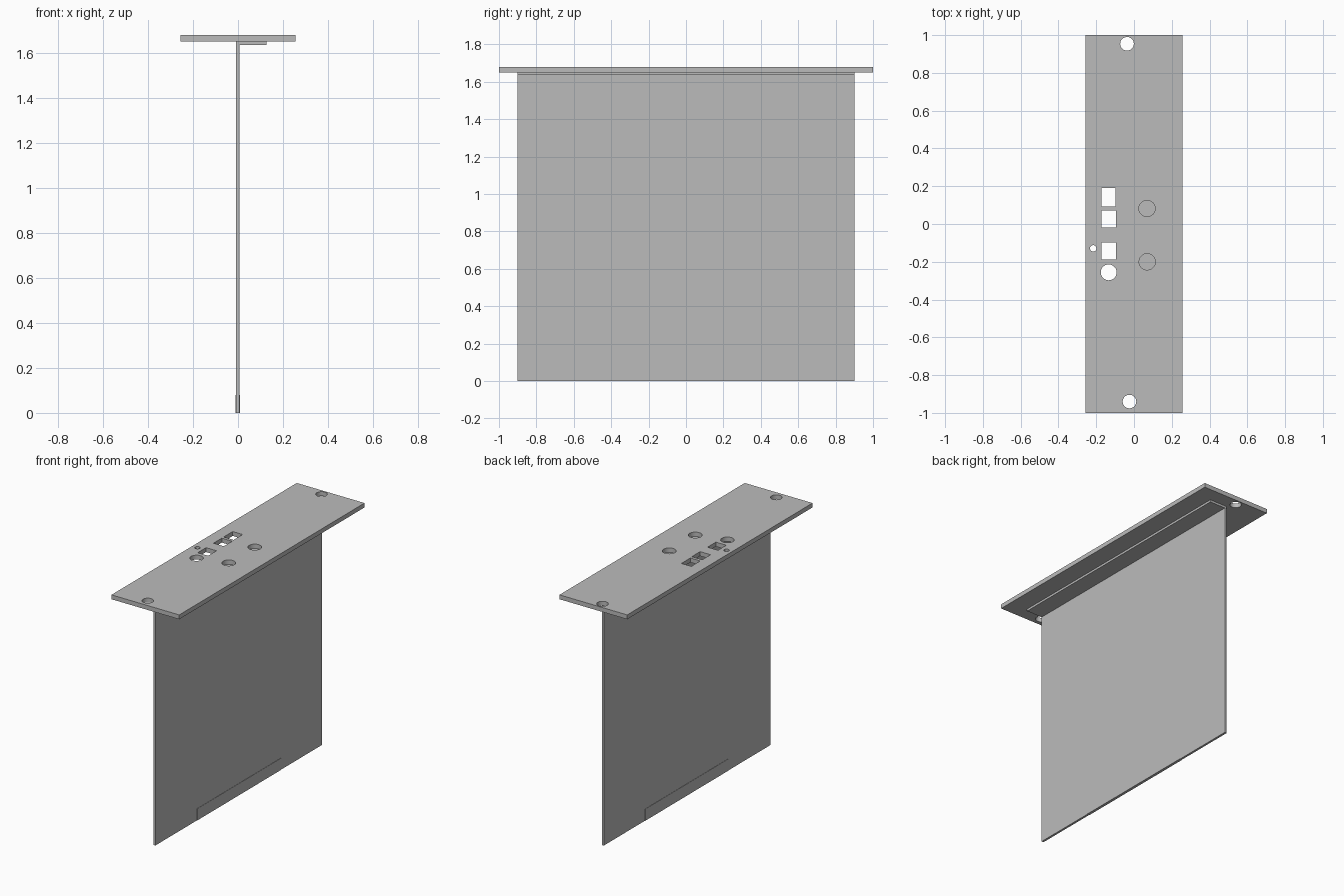
import bpy
import bmesh
from mathutils import Matrix, Vector

cube = bpy.data.objects.get("Cube")
if cube:
    bpy.data.objects.remove(cube, do_unlink=True)

grey = bpy.data.materials.new("plain grey")
grey.use_nodes = True
colour = (0.5, 0.5, 0.5, 1)
grey.diffuse_color = colour
grey.node_tree.nodes["Principled BSDF"].inputs["Base Color"].default_value = colour


def add_box(bm, low, high):
    low, high = Vector(low), Vector(high)
    matrix = Matrix.Translation((low + high) / 2) @ Matrix.Diagonal((*(high - low), 1))
    bmesh.ops.create_cube(bm, size=1, matrix=matrix)


def make_object(name, bm):
    mesh = bpy.data.meshes.new(name)
    bm.to_mesh(mesh)
    bm.free()
    mesh.materials.append(grey)
    obj = bpy.data.objects.new(name, mesh)
    bpy.context.collection.objects.link(obj)
    return obj


def box(name, low, high):
    bm = bmesh.new()
    add_box(bm, low, high)
    return make_object(name, bm)


BOTTOM, TOP = 1.65, 1.68      # face plate heights
LEDGE = 1.635                 # underside of the bracket
HALF = 0.9                    # half length of the board

# Face plate, board, bracket ledge and thin connector strip
plate = box("face_plate", (-0.256, -1, BOTTOM), (0.256, 1, TOP))
box("board", (-0.009, -HALF, 0), (0.006, HALF, BOTTOM))
box("bracket_ledge", (0.006, -HALF, LEDGE), (0.126, HALF, BOTTOM))
box("edge_connector", (-0.011, -0.45, 0), (0.008, 0.455, 0.08))

# Cutters for the round and rectangular openings
bm = bmesh.new()
round_holes = [  # x, y, radius
    (-0.037, 0.954, 0.036), (-0.024, -0.94, 0.036),
    (-0.134, -0.256, 0.042), (-0.216, -0.129, 0.017),
    (0.069, 0.082, 0.043), (0.07, -0.2, 0.043),
]
for x, y, r in round_holes:
    bmesh.ops.create_cone(bm, cap_ends=True, segments=40, radius1=r, radius2=r,
                          depth=0.1, matrix=Matrix.Translation((x, y, BOTTOM)))
for right, front, back in [(-0.098, 0.093, 0.19), (-0.094, -0.018, 0.072),
                           (-0.094, -0.188, -0.098)]:
    add_box(bm, (-0.173, front, 1.6), (right, back, 1.7))
cutter = make_object("opening_cutter", bm)
cutter.hide_render = True

# Cut the openings, then drop the cutter
cut = plate.modifiers.new("openings", "BOOLEAN")
cut.operation = "DIFFERENCE"
cut.solver = "EXACT"
cut.object = cutter
bpy.context.view_layer.objects.active = plate
bpy.ops.object.modifier_apply(modifier=cut.name)
bpy.data.objects.remove(cutter, do_unlink=True)

# Smooth hole walls with crisp rims
bpy.ops.object.select_all(action="DESELECT")
plate.select_set(True)
bpy.ops.object.shade_smooth_by_angle()
